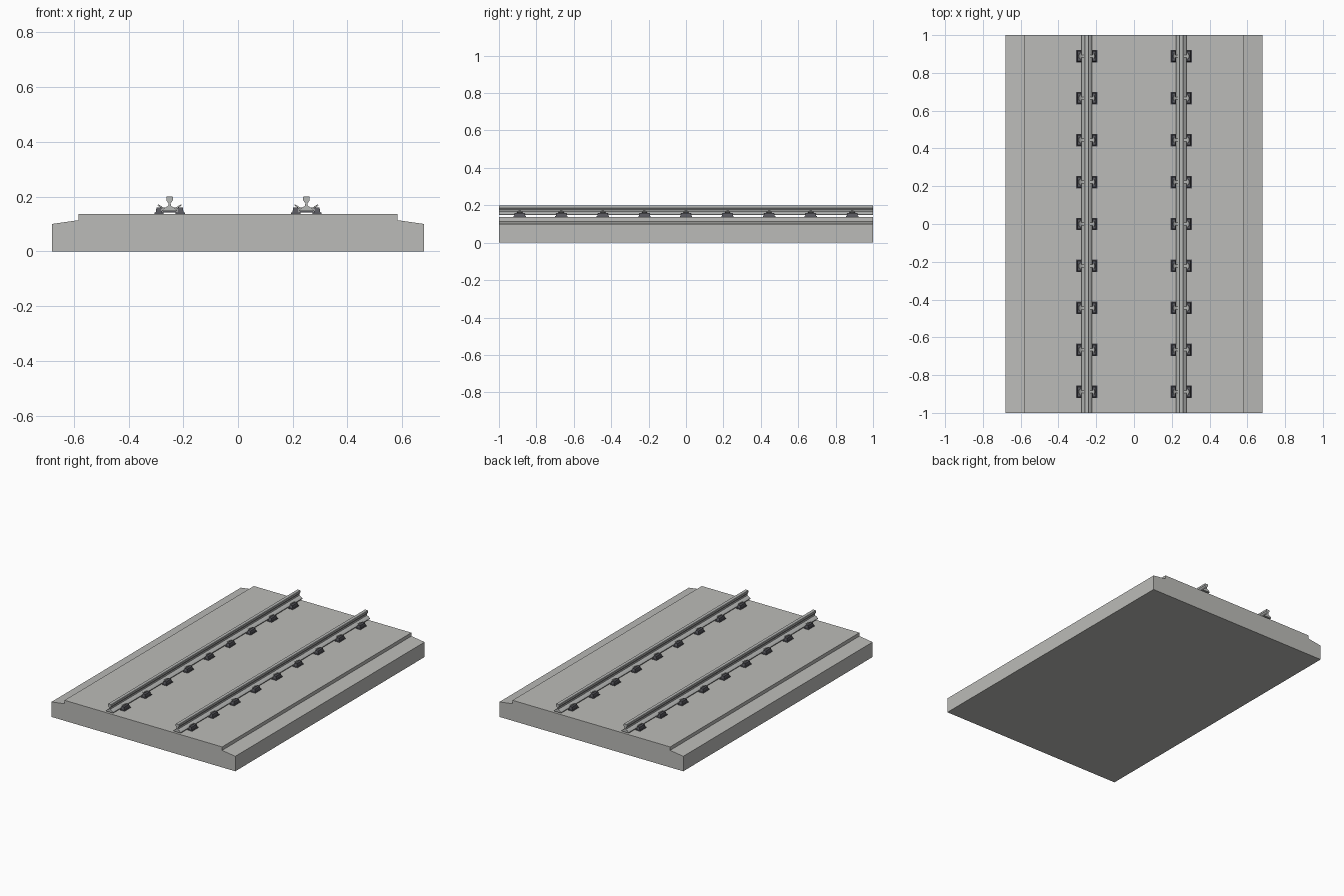
import bpy
import bmesh

cube = bpy.data.objects.get("Cube")
if cube:
    bpy.data.objects.remove(cube, do_unlink=True)


def material(name, rgb):
    m = bpy.data.materials.new(name)
    m.use_nodes = True
    m.diffuse_color = (*rgb, 1)
    m.node_tree.nodes["Principled BSDF"].inputs["Base Color"].default_value = (*rgb, 1)
    return m


concrete = material("concrete", (0.50, 0.50, 0.48))
steel = material("rail steel", (0.47, 0.48, 0.47))
iron = material("dark fastening", (0.10, 0.10, 0.115))


def mirrored(half):
    """Close a right-hand outline (bottom to top) with its mirror image."""
    return half + [(-x, z) for x, z in reversed(half)]


def extrude(name, profile, y0, y1, mat, x=0, taper=0):
    """Extrude an x-z outline along y; taper narrows the upper points in y."""
    bm = bmesh.new()
    low = min(z for _, z in profile)
    rings = []
    for y, s in ((y0, 1), (y1, -1)):
        rings.append([bm.verts.new((px + x, y + (s * taper if z > low + 0.001 else 0), z))
                      for px, z in profile])
    a, b = rings
    bm.faces.new(a)
    bm.faces.new(b[::-1])
    n = len(a)
    for i in range(n):
        j = (i + 1) % n
        bm.faces.new((a[i], b[i], b[j], a[j]))
    bmesh.ops.recalc_face_normals(bm, faces=bm.faces)
    mesh = bpy.data.meshes.new(name)
    bm.to_mesh(mesh)
    bm.free()
    mesh.materials.append(mat)
    ob = bpy.data.objects.new(name, mesh)
    bpy.context.collection.objects.link(ob)
    return ob


# Concrete bed with sloping shoulders
extrude("track_bed", mirrored([(0.68, 0), (0.68, 0.10), (0.583, 0.114), (0.583, 0.137)]),
        -1, 1, concrete)

# Section of a rail: foot, web and head
rail = mirrored([(0.027, 0.147), (0.027, 0.152), (0.016, 0.160), (0.005, 0.166),
                 (0.004, 0.176), (0.012, 0.186), (0.012, 0.198), (0.010, 0.20)])
plate = mirrored([(0.056, 0.137), (0.056, 0.142)])
pad = mirrored([(0.026, 0.142), (0.026, 0.147)])

SPACING = 2 / 9
for side, label in ((-1, "right"), (1, "left")):
    cx = side * 0.25
    extrude(label + "_rail", rail, -1, 1, steel, cx)
    for i in range(9):
        y = (i - 4) * SPACING
        tag = f"{label}_{i + 1}"
        # Rail pad between the two shoulder blocks
        extrude("rail_pad_" + tag, pad, y - 0.012, y + 0.012, iron, cx)
        for s in (-1, 1):
            def flip(points):
                return [(s * px, z) for px, z in points]
            # Base plate half and shoulder block
            extrude("base_plate_" + tag, flip([(0.022, 0.137), (0.056, 0.137),
                    (0.056, 0.142), (0.022, 0.142)]), y - 0.033, y + 0.033, iron, cx)
            extrude("shoulder_" + tag, flip([(0.028, 0.142), (0.051, 0.142),
                    (0.048, 0.160), (0.030, 0.160)]), y - 0.030, y + 0.030, iron, cx, 0.004)
            # Spring clip rising outward over the block
            extrude("clip_arm_" + tag, flip([(0.010, 0.160), (0.022, 0.153),
                    (0.044, 0.168), (0.042, 0.172), (0.022, 0.160)]),
                    y - 0.007, y + 0.007, steel, cx)
            extrude("clip_head_" + tag, flip([(0.031, 0.159), (0.040, 0.165),
                    (0.038, 0.170), (0.029, 0.164)]), y - 0.014, y + 0.014, steel, cx)
